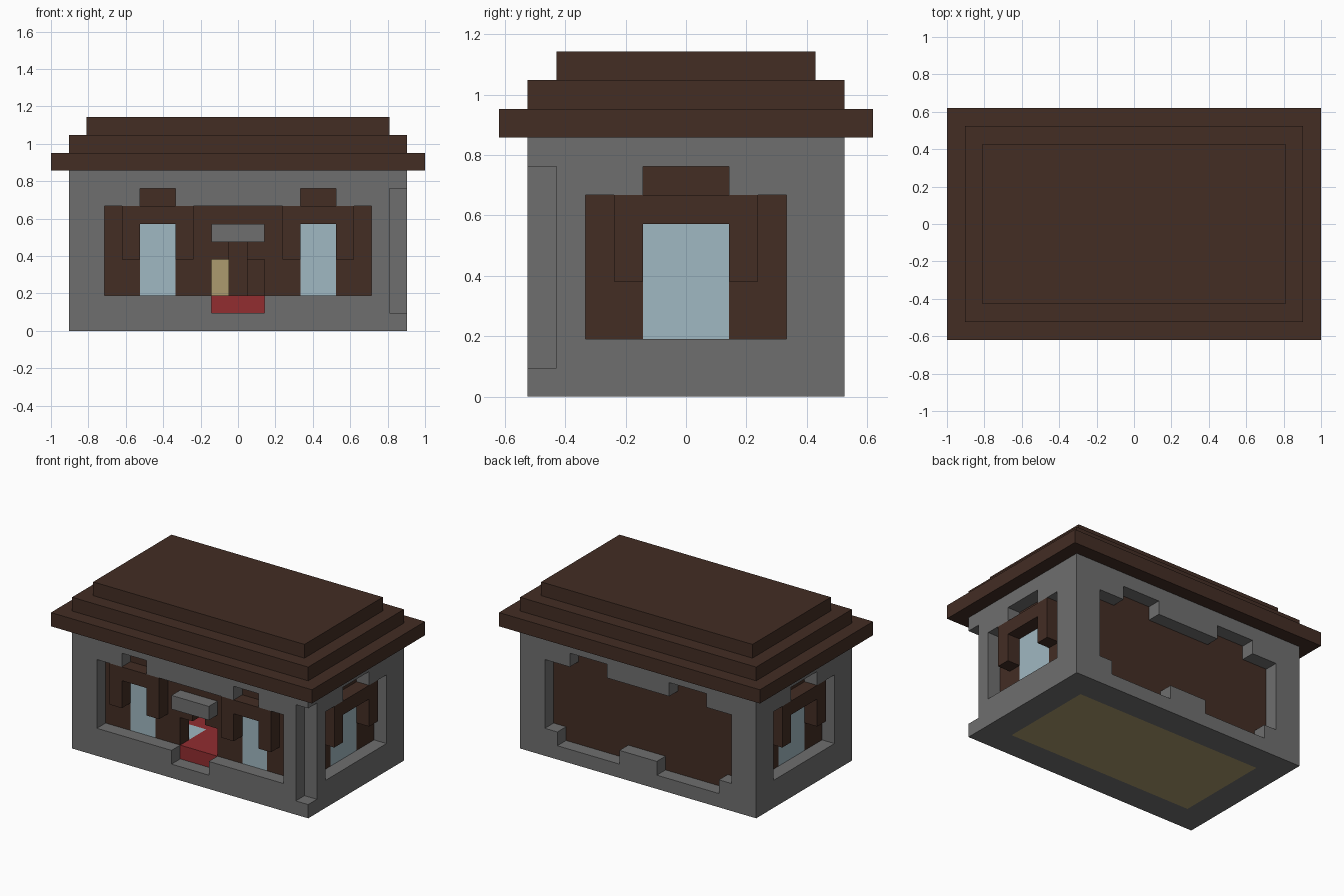
import bpy
import bmesh
import math
from mathutils import Vector

UNIT = 2 / 21          # size of one building block

cube = bpy.data.objects.get("Cube")
if cube:
    bpy.data.objects.remove(cube, do_unlink=True)


def material(name, rgb):
    """Flat material from 0-255 sRGB values."""
    linear = [((c / 255 + 0.055) / 1.055) ** 2.4 for c in rgb] + [1]
    mat = bpy.data.materials.new(name)
    mat.use_nodes = True
    mat.diffuse_color = linear
    mat.node_tree.nodes["Principled BSDF"].inputs["Base Color"].default_value = linear
    return mat


stone = material("grey stone", (111, 111, 111))
wood = material("dark brown wood", (67, 45, 36))
glass = material("pale blue glass", (160, 184, 194))
red = material("red carpet", (146, 45, 48))
planks = material("straw yellow planks", (172, 155, 110))


def cells(boxes):
    """Grid cells in boxes given as inclusive ranges x0, x1, y0, y1, z0, z1."""
    return {(x, y, z) for x0, x1, y0, y1, z0, z1 in boxes
            for x in range(x0, x1 + 1)
            for y in range(y0, y1 + 1)
            for z in range(z0, z1 + 1)}


def solid(name, mat, add, cut=()):
    """Block solid: only outer faces, merged into large flat faces."""
    filled = cells(add) - cells(cut)
    bm = bmesh.new()
    corners = {}

    def corner(p):
        key = tuple(round(2 * c) for c in p)
        if key not in corners:
            corners[key] = bm.verts.new(p * UNIT)
        return corners[key]

    for cell in filled:
        centre = Vector(cell) + Vector((0, 0, 0.5))
        for axis in range(3):
            for sign in (-1, 1):
                n, a, b = Vector(), Vector(), Vector()
                n[axis] = sign / 2
                a[(axis + 1) % 3] = 0.5
                b[(axis + 2) % 3] = sign / 2
                beside = list(cell)
                beside[axis] += sign
                if tuple(beside) not in filled:
                    mid = centre + n
                    bm.faces.new([corner(mid + p) for p in (-a - b, a - b, a + b, b - a)])
    bmesh.ops.dissolve_limit(bm, angle_limit=math.radians(1),
                             verts=bm.verts[:], edges=bm.edges[:])
    mesh = bpy.data.meshes.new(name)
    bm.to_mesh(mesh)
    bm.free()
    mesh.materials.append(mat)
    obj = bpy.data.objects.new(name, mesh)
    bpy.context.collection.objects.link(obj)
    return obj


def both(x0, x1, *rest):
    """A box and its mirror image across x = 0."""
    return [(x0, x1, *rest), (-x1, -x0, *rest)]


# Openings in the outer stone shell
front_opening = [(-7, 7, -5, -5, 2, 6), (-1, 1, -5, -5, 1, 1)] + both(4, 5, -5, -5, 7, 7)
back_opening = ([(-7, 7, 5, 5, 2, 6)] + both(2, 6, 5, 5, 1, 1)
                + both(3, 5, 5, 5, 7, 7))
side_openings = both(9, 9, -3, 3, 2, 6) + both(9, 9, -1, 1, 7, 7)
corner_niche = [(9, 9, -5, -5, 1, 7)]
hollow = [(-8, 8, -4, 4, 1, 8), (-7, 7, -3, 3, 0, 0)]
solid("stone_shell", stone, [(-9, 9, -5, 5, 0, 8)],
      front_opening + back_opening + side_openings + corner_niche + hollow)

# Inner wooden walls with window and door holes
front_windows = both(4, 5, -4, -4, 2, 5)
side_windows = both(8, 8, -1, 1, 2, 5)
doorway = [(-1, 1, -4, -4, 1, 3), (0, 0, -4, -4, 4, 4)]
solid("inner_walls", wood, [(-8, 8, -4, 4, 1, 8)],
      [(-7, 7, -3, 3, 1, 8)] + front_windows + side_windows + doorway)
solid("front_windows", glass, front_windows)
solid("side_windows", glass, side_windows)

# Raised window surrounds
solid("front_window_frames", wood, both(3, 6, -5, -5, 4, 6), both(4, 5, -5, -5, 4, 5))
solid("side_window_frames", wood, both(9, 9, -2, 2, 4, 6), both(9, 9, -1, 1, 4, 5))

# Door canopy, carpet and floors
solid("door_canopy", stone, [(-1, 1, -5, -5, 5, 5)])
carpet = [(-1, 1, -4, -2, 1, 1), (-5, 5, -1, 1, 1, 1)]
solid("carpet", red, carpet)
solid("room_floor", glass, [(-7, 7, -3, 3, 1, 1)], carpet)
solid("base_floor", planks, [(-7, 7, -3, 3, 0, 0)])

# Furniture against the back wall
solid("storage_chest", planks, [(-2, -1, 3, 3, 2, 3)])
solid("cupboard", wood, [(1, 2, 3, 3, 2, 3)])

# Stepped roof
for step, name in enumerate(("roof_eaves", "roof_middle", "roof_top")):
    x, y, z = 10 - step, 6 - step, 9 + step
    solid(name, wood, [(-x, x, -y, y, z, z)])
